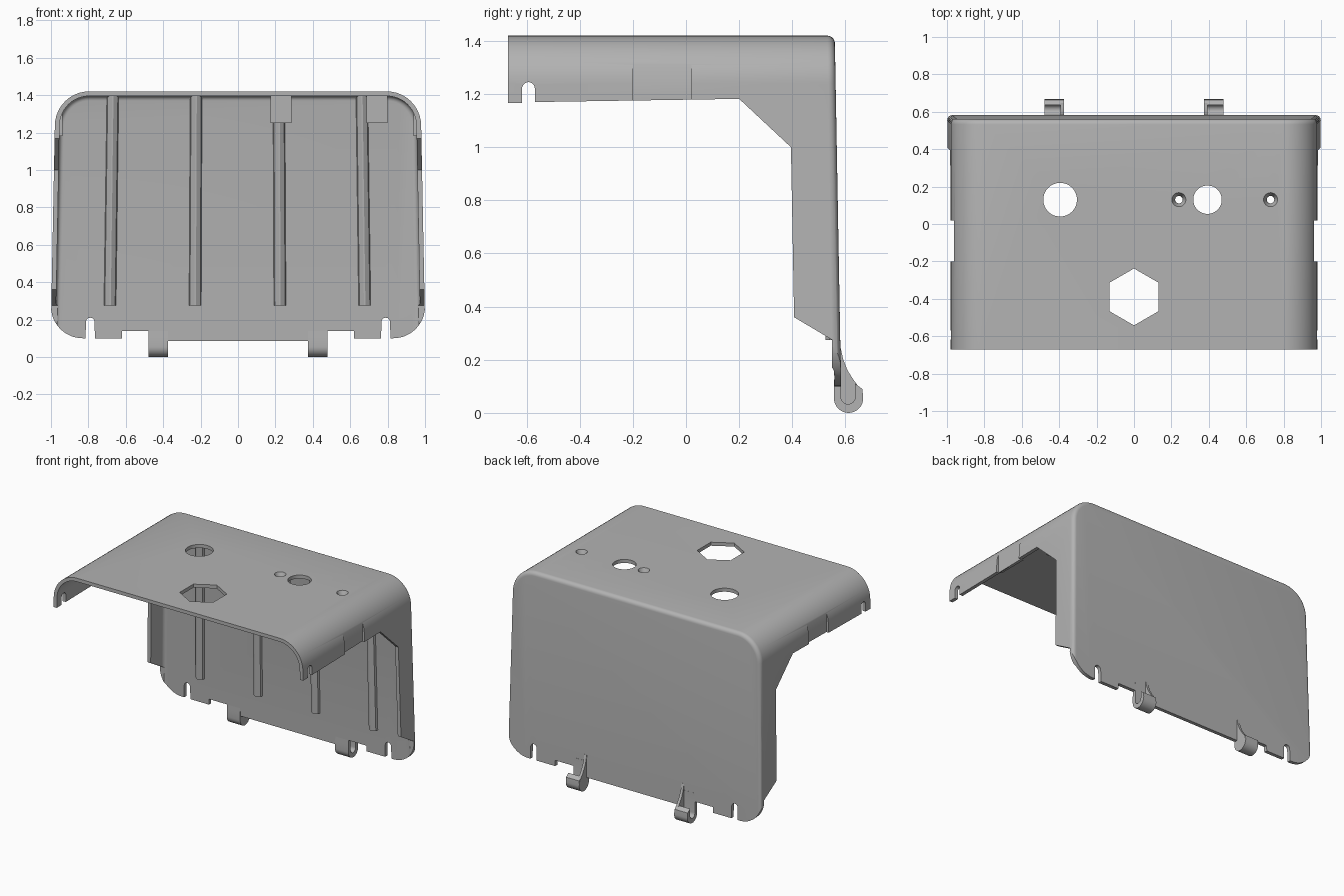
import bpy, bmesh
from math import sin, cos, radians

if "Cube" in bpy.data.objects:
    bpy.data.objects.remove(bpy.data.objects["Cube"])

grey = bpy.data.materials.new("plain grey")
grey.use_nodes = True
COLOUR = (0.45, 0.45, 0.45, 1)
grey.diffuse_color = COLOUR
grey.node_tree.nodes["Principled BSDF"].inputs["Base Color"].default_value = COLOUR


def arc(cx, cy, r, start, end, n=12):
    """Points along a circular arc, in degrees."""
    angles = [radians(start + (end - start) * i / n) for i in range(n + 1)]
    return [(cx + r * cos(a), cy + r * sin(a)) for a in angles]


def mirrored(half):
    """Close a right-hand half outline with its mirror image."""
    return half + [(-x, z) for x, z in reversed(half)]


def draft(co):
    """Moulding draft: sides and back spread towards the bottom."""
    co.x *= 1 + 0.02 * (1.2 - co.z)
    if co.y > 0.3:
        co.y += 0.018 * (1.42 - co.z)


def prism(name, pts, axis, lo, hi, drafted=False, rim=0, top_scale=1):
    """Extrude a 2D outline along an axis, optionally rounding the back rim."""
    bm = bmesh.new()
    rings = []
    for t, s in ((lo, 1), (hi, top_scale)):
        ring = []
        cx = sum(p[0] for p in pts) / len(pts)
        cy = sum(p[1] for p in pts) / len(pts)
        for a, b in pts:
            a, b = cx + (a - cx) * s, cy + (b - cy) * s
            co = {"X": (t, a, b), "Y": (a, t, b), "Z": (a, b, t)}[axis]
            ring.append(bm.verts.new(co))
        rings.append(ring)
    bm.faces.new(rings[0])
    back = bm.faces.new(rings[1][::-1])
    n = len(pts)
    for i in range(n):
        j = (i + 1) % n
        bm.faces.new((rings[0][j], rings[0][i], rings[1][i], rings[1][j]))
    if drafted:
        for v in bm.verts:
            draft(v.co)
    bmesh.ops.recalc_face_normals(bm, faces=bm.faces[:])
    if rim:
        bmesh.ops.bevel(bm, geom=list(back.edges), offset=rim, segments=5,
                        profile=0.5, affect="EDGES")
    mesh = bpy.data.meshes.new(name)
    bm.to_mesh(mesh)
    bm.free()
    mesh.materials.append(grey)
    obj = bpy.data.objects.new(name, mesh)
    bpy.context.collection.objects.link(obj)
    return obj


def box(name, x, y, z):
    return prism(name, [(x[0], y[0]), (x[1], y[0]), (x[1], y[1]), (x[0], y[1])],
                 "Z", z[0], z[1])


def select(obj):
    bpy.ops.object.select_all(action="DESELECT")
    obj.select_set(True)
    bpy.context.view_layer.objects.active = obj


def carve(obj, tool, operation="DIFFERENCE", keep=False):
    """Apply a boolean and throw the tool away."""
    select(obj)
    mod = obj.modifiers.new("carve", "BOOLEAN")
    mod.operation, mod.object, mod.solver = operation, tool, "EXACT"
    bpy.ops.object.modifier_apply(modifier=mod.name)
    if not keep:
        bpy.data.objects.remove(tool)


def arch(half_width, top, r):
    """Outline with rounded upper corners."""
    return mirrored([(half_width, -0.3)] + arc(half_width - r, top - r, r, 0, 90))


parts = []

# Shell: rounded hood with a closed back
shell = prism("shell", arch(0.98, 1.42, 0.18), "Y", -0.67, 0.56, True, 0.028)
carve(shell, prism("cavity", arch(0.955, 1.395, 0.155), "Y", -1, 0.535, True, 0.025))
parts.append(shell)

# Side outline: short front skirt with clip notch, sloped shoulder, rear cheek
side = [(-0.7, 1.167), (-0.617, 1.167)] + arc(-0.593, 1.221, 0.024, 180, 0) + [
    (-0.569, 1.17), (0.2, 1.182), (0.395, 1.0), (0.407, 0.36), (0.55, 0.275),
    (0.55, -0.2), (0.8, -0.2), (0.8, 1.6), (-0.7, 1.6)]
carve(shell, prism("side_outline", side, "X", -1.3, 1.3), "INTERSECT")

# Back panel outline: stepped bottom edge with slots and rounded corners
edge = [(0.375, 0.085), (0.375, 0.14), (0.62, 0.14), (0.62, 0.1), (0.765, 0.1)]
edge += arc(0.79, 0.187, 0.023, 180, 0) + [(0.815, 0.1)]
edge += arc(0.83, 0.27, 0.17, -90, 0) + [(1.3, 0.27), (1.3, 1.6)]
carve(shell, prism("back_outline", mirrored(edge), "Y", -1, 1), "INTERSECT")

# Recessed grip panels in the skirts, with the wall stepped inwards behind them
for s, label in ((1, "left"), (-1, "right")):
    span = (-0.2, 0.02)
    carve(shell, box("grip_cut", sorted((s * 0.963, s * 1.2)), span, (1.1, 1.4)))
    parts.append(box(label + "_grip_backing", sorted((s * 0.938, s * 0.959)),
                     span, (1.182, 1.3)))

# Roof openings
carve(shell, prism("round_cut", arc(-0.395, 0.13, 0.09, 0, 352.5, 47), "Z", 1.3, 1.5))
carve(shell, prism("small_round_cut", arc(0.393, 0.13, 0.076, 0, 352.5, 47), "Z", 1.3, 1.5))
carve(shell, prism("hex_cut", arc(0, -0.39, 0.152, 30, 330, 5), "Z", 1.3, 1.5))

# Screw bosses with countersunk holes through the roof
for x, boss_x, label in ((0.24, 0.23, "inner"), (0.73, 0.743, "outer")):
    boss = box(label + "_screw_boss", (boss_x - 0.055, boss_x + 0.055),
               (0.075, 0.185), (1.25, 1.4))
    bore = prism("bore", arc(x, 0.13, 0.02, 0, 345, 23), "Z", 1.2, 1.5)
    sink = prism("sink", arc(x, 0.13, 0.02, 0, 345, 23), "Z", 1.38, 1.43, top_scale=2.1)
    for target in (shell, boss):
        carve(target, bore, keep=True)
        carve(target, sink, keep=True)
    bpy.data.objects.remove(bore)
    bpy.data.objects.remove(sink)
    parts.append(boss)

# Stiffening ribs on the inside of the back panel
for i, x in enumerate((-0.672, -0.225, 0.22, 0.665)):
    section = [(x - 0.035, 0.545), (x - 0.027, 0.52), (x - 0.004, 0.504),
               (x + 0.004, 0.504), (x + 0.027, 0.52), (x + 0.035, 0.545)]
    parts.append(prism(f"rib_{i + 1}", section, "Z", 0.275, 1.4, True))

# Hinge hooks under the back panel, each with a side gusset
bowl = arc(0.612, 0.055, 0.055, 180, 360, 16)
hook = [(0.561, 0.2), (0.557, 0.1)] + bowl + [(0.664, 0.09), (0.637, 0.11)]
hook += arc(0.61, 0.06, 0.027, 0, -180, 12) + [(0.583, 0.2)]
gusset = [(0.565, 0.24), (0.557, 0.1)] + bowl + [
    (0.66, 0.085), (0.63, 0.125), (0.608, 0.16), (0.592, 0.2), (0.582, 0.245)]
for s, label in ((1, "left"), (-1, "right")):
    parts.append(prism(label + "_hook", hook, "X", *sorted((s * 0.375, s * 0.478))))
    parts.append(prism(label + "_hook_gusset", gusset, "X", *sorted((s * 0.373, s * 0.392))))

# Smooth the curved surfaces, keep the edges crisp
for part in parts:
    select(part)
    bpy.ops.object.shade_smooth_by_angle(angle=radians(30))
